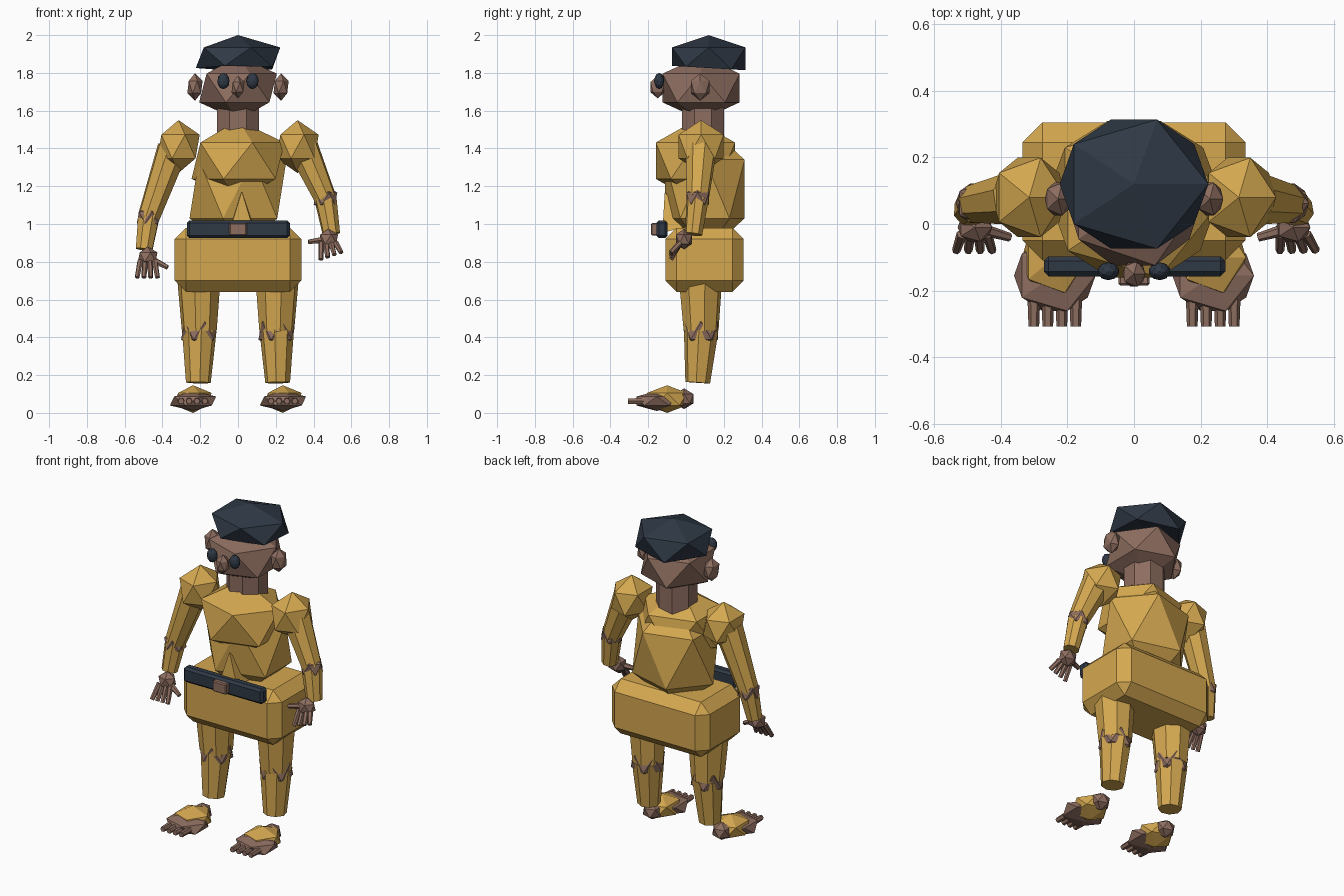
import bpy, bmesh, math
from mathutils import Vector, Matrix

if "Cube" in bpy.data.objects:
    bpy.data.objects.remove(bpy.data.objects["Cube"], do_unlink=True)


def material(name, rgb):
    m = bpy.data.materials.new(name)
    m.use_nodes = True
    m.diffuse_color = (*rgb, 1)
    m.node_tree.nodes["Principled BSDF"].inputs["Base Color"].default_value = (*rgb, 1)
    return m


CLOTH = material("mustard_cloth", (0.66, 0.39, 0.08))
SKIN = material("brown_skin", (0.27, 0.155, 0.117))
DARK = material("dark_navy", (0.028, 0.04, 0.06))


def finish(name, bm, mat):
    me = bpy.data.meshes.new(name)
    bm.to_mesh(me)
    bm.free()
    me.materials.append(mat)
    ob = bpy.data.objects.new(name, me)
    bpy.context.collection.objects.link(ob)
    return ob


def ball(name, loc, size, mat, sub=1):
    """Faceted ball with separate radii."""
    bm = bmesh.new()
    bmesh.ops.create_icosphere(bm, subdivisions=sub, radius=1)
    bm.transform(Matrix.Translation(loc) @ Matrix.Diagonal((*size, 1)))
    return finish(name, bm, mat)


def tube(name, a, b, r1, r2, mat, sides=8):
    """Tapered prism from a to b."""
    a, b = Vector(a), Vector(b)
    d = b - a
    bm = bmesh.new()
    bmesh.ops.create_cone(bm, cap_ends=True, segments=sides, radius1=r1,
                          radius2=r2, depth=d.length)
    bm.transform(Matrix.Translation((a + b) / 2)
                 @ d.to_track_quat('Z', 'Y').to_matrix().to_4x4()
                 @ Matrix.Rotation(math.pi / sides, 4, 'Z'))
    return finish(name, bm, mat)


def box(name, loc, size, bevel, mat):
    """Chamfered box."""
    bm = bmesh.new()
    bmesh.ops.create_cube(bm, size=1)
    bm.transform(Matrix.Translation(loc) @ Matrix.Diagonal((*size, 1)))
    bmesh.ops.bevel(bm, geom=bm.edges[:], offset=bevel, segments=1,
                    affect='EDGES', profile=0.5)
    return finish(name, bm, mat)


# Head
ball("head", (0, 0.08, 1.72), (0.23, 0.24, 0.17), SKIN)
hair = ball("hair", (0, 0.12, 1.882), (0.25, 0.228, 0.118), DARK)
for v in hair.data.vertices:
    if v.co.z < 1.8:            # hollow underside
        v.co.z = 1.84
    elif v.co.z < 1.88:         # fringe dips towards the back
        v.co.z = 1.83 - 0.06 * (v.co.y - 0.05)
ball("nose", (0, -0.15, 1.725), (0.038, 0.045, 0.06), SKIN)
for side, s in (("left", 1), ("right", -1)):
    ball(side + "_eye", (s * 0.077, -0.142, 1.757), (0.033, 0.027, 0.043), DARK, 2)
    ball(side + "_ear", (s * 0.228, 0.075, 1.725), (0.045, 0.058, 0.073), SKIN)
tube("neck", (0, 0.09, 1.44), (0, 0.09, 1.65), 0.12, 0.12, SKIN)

# Torso
ball("chest", (0, 0.05, 1.335), (0.275, 0.247, 0.215), CLOTH)
ball("belly", (0, 0.1, 1.185), (0.287, 0.247, 0.347), CLOTH)
tube("belly_fold", (0.02, -0.06, 0.97), (0.02, -0.11, 1.165), 0.095, 0.004, CLOTH, 4)
box("pelvis", (0, 0.098, 0.81), (0.67, 0.415, 0.34), 0.06, CLOTH)
box("belt", (0.002, -0.127, 0.972), (0.545, 0.06, 0.094), 0.014, DARK)
box("buckle", (0, -0.15, 0.972), (0.094, 0.07, 0.066), 0.006, SKIN)

# Arms: elbow, wrist, palm, thumb drop and finger tilt differ per side
arms = (
    ("left", 1, (0.463, 0.062, 1.135), (0.495, 0.04, 0.945), (0.478, -0.01, 0.92), -0.015, 0.025),
    ("right", -1, (-0.473, 0.062, 1.035), (-0.497, 0.04, 0.865), (-0.478, -0.01, 0.825), -0.055, 0.0),
)
for side, s, elbow, wrist, palm, thumb, tilt in arms:
    ball(side + "_shoulder", (s * 0.315, 0.08, 1.41), (0.125, 0.14, 0.14), CLOTH)
    tube(side + "_upper_arm", (s * 0.345, 0.08, 1.4), elbow, 0.085, 0.06, CLOTH)
    tube(side + "_forearm", elbow, wrist, 0.06, 0.047, CLOTH)
    ball(side + "_elbow", elbow, (0.07, 0.07, 0.07), SKIN)
    ball(side + "_palm", palm, (0.058, 0.05, 0.055), SKIN)
    p = Vector(palm)
    for i in range(4):
        spread = -0.052 + i * 0.036
        tip = p + Vector((s * (spread + tilt * 0.5), -0.07, -0.108 + tilt * i * 0.5))
        base = p + Vector((s * spread * 0.7, -0.02, -0.02))
        tube(f"{side}_finger_{i + 1}", base, tip, 0.016, 0.013, SKIN, 6)
    tube(side + "_thumb", p, p + Vector((-s * 0.105, -0.03, thumb)), 0.02, 0.013, SKIN, 6)

# Legs and feet
for side, s in (("left", 1), ("right", -1)):
    knee = (s * 0.205, 0.08, 0.435)
    tube(side + "_thigh", (s * 0.207, 0.077, 0.7), knee, 0.116, 0.094, CLOTH)
    tube(side + "_shin", knee, (s * 0.21, 0.062, 0.16), 0.092, 0.066, CLOTH)
    ball(side + "_knee", knee, (0.108, 0.105, 0.105), SKIN)
    x = s * 0.238
    ball(side + "_forefoot", (x, -0.155, 0.063), (0.137, 0.125, 0.053), SKIN)
    ball(side + "_instep", (x, -0.1, 0.073), (0.11, 0.125, 0.073), CLOTH)
    ball(side + "_heel", (x, -0.01, 0.075), (0.06, 0.058, 0.055), SKIN)
    for i in range(4):
        tx = x - 0.063 + i * 0.042
        tube(f"{side}_toe_{i + 1}", (tx, -0.2, 0.063), (tx, -0.308, 0.062),
             0.02, 0.016, SKIN, 6)
